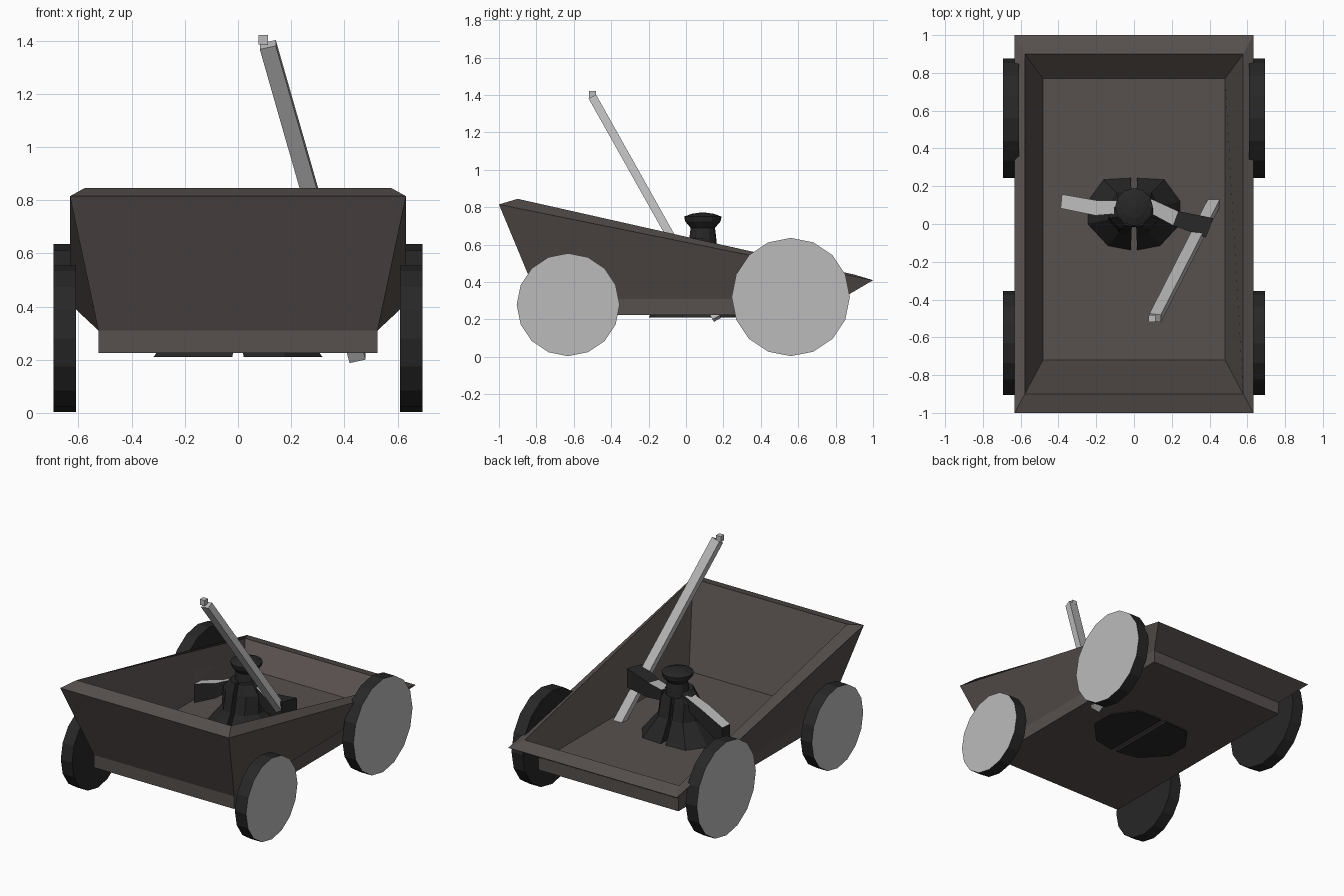
import bpy, math
from mathutils import Vector

if "Cube" in bpy.data.objects:
    bpy.data.objects.remove(bpy.data.objects["Cube"])


def material(name, r, g, b):
    m = bpy.data.materials.new(name)
    m.diffuse_color = (r, g, b, 1)
    m.use_nodes = True
    m.node_tree.nodes["Principled BSDF"].inputs["Base Color"].default_value = m.diffuse_color
    return m


WOOD = material("dark_wood", 0.095, 0.08, 0.075)
BLACK = material("black", 0.02, 0.02, 0.02)
GREY = material("light_grey", 0.5, 0.5, 0.5)


def make(name, verts, faces, mats):
    me = bpy.data.meshes.new(name)
    me.from_pydata([tuple(v) for v in verts], [], faces)
    me.validate()
    for m in mats:
        me.materials.append(m)
    ob = bpy.data.objects.new(name, me)
    bpy.context.collection.objects.link(ob)
    return ob


def loft(name, rings, mats):
    """Skin a list of closed rings and cap both ends."""
    n = len(rings[0])
    verts = [v for r in rings for v in r]
    faces = [(k * n + i, k * n + (i + 1) % n, (k + 1) * n + (i + 1) % n, (k + 1) * n + i)
             for k in range(len(rings) - 1) for i in range(n)]
    faces.append(tuple(reversed(range(n))))
    faces.append(tuple(range((len(rings) - 1) * n, len(rings) * n)))
    return make(name, verts, faces, mats)


def rect(x, y0, y1, z0, z1):
    return [(-x, y0, z0), (x, y0, z0), (x, y1, z1), (-x, y1, z1)]


def box_section(c, side, up, w, h):
    c, s, u = Vector(c), Vector(side).normalized(), Vector(up).normalized()
    return [c + s * a * w / 2 + u * b * h / 2 for a, b in ((-1, -1), (1, -1), (1, 1), (-1, 1))]


# Cart tub: base, outer flare, sloping rim, inner walls and floor
loft("cart_body", [
    rect(0.525, -0.79, 0.83, 0.225, 0.225),
    rect(0.525, -0.79, 0.83, 0.31, 0.31),
    rect(0.632, -1.0, 1.0, 0.815, 0.41),
    rect(0.578, -0.9, 0.9, 0.845, 0.44),
    rect(0.482, -0.72, 0.77, 0.312, 0.312),
], [WOOD])

# Wheels: dark tyre with grey outer disc
for label, y, r in (("front", -0.63, 0.275), ("rear", 0.56, 0.316)):
    for side, s in (("right", 1), ("left", -1)):
        rings = [[(s * x, y + r * math.cos(a), r + 0.004 + r * math.sin(a))
                  for a in [s * i * math.tau / 16 for i in range(16)]] for x in (0.61, 0.694)]
        wheel = loft(f"{label}_{side}_wheel", rings, [BLACK, GREY])
        wheel.data.polygons[-1].material_index = 1

# Long pole, leaning forward, with a small tip
top, bottom = Vector((0.112, -0.497, 1.385)), Vector((0.45, 0.165, 0.205))
axis = (top - bottom).normalized()
across = Vector((1, 0, 0)).cross(axis).normalized()
side = axis.cross(across)
loft("pole", [box_section(bottom, side, across, 0.062, 0.045),
              box_section(top, side, across, 0.062, 0.045)], [GREY])
loft("pole_tip", [box_section((0.095, -0.5, z), (1, 0, 0), (0, 1, 0), 0.036, 0.036)
                  for z in (1.385, 1.422)], [GREY])

# Robe: two flared halves with a slit between them
half = [(0.012, -0.26), (0.17, -0.23), (0.31, -0.08), (0.31, 0.08), (0.2, 0.23), (0.012, 0.24)]
for label, s in (("right", 1), ("left", -1)):
    rings = [[(s * (0.008 + x * kx), 0.06 + y * ky, z) for x, y in half[::s]]
             for z, kx, ky in ((0.21, 1, 1), (0.33, 0.72, 0.72), (0.45, 0.42, 0.46),
                               (0.57, 0.4, 0.36), (0.635, 0.24, 0.28))]
    loft(f"robe_{label}_half", rings, [BLACK])
loft("torso", [[(0.07 * k * math.cos(a), 0.07 + 0.055 * k * math.sin(a), z)
                for a in [i * math.tau / 8 for i in range(8)]]
               for z, k in ((0.35, 1.6), (0.55, 1.3), (0.64, 0.9))], [BLACK])

# Head with a broad cap
loft("head", [[(r * math.cos(a), 0.09 + r * math.sin(a), z)
               for a in [i * math.tau / 12 for i in range(12)]]
              for z, r in ((0.6, 0.075), (0.65, 0.07), (0.69, 0.065), (0.725, 0.095),
                           (0.75, 0.1), (0.765, 0.06), (0.772, 0.01))], [BLACK])

# Sleeves: widen toward the cuffs, with a pale strip along the top
arms = {
    "left_sleeve": [((-0.08, 0.09, 0.58), 0.07, 0.07), ((-0.2, 0.085, 0.51), 0.08, 0.1),
                    ((-0.385, 0.12, 0.43), 0.075, 0.13)],
    "right_sleeve": [((0.08, 0.1, 0.58), 0.07, 0.07), ((0.22, 0.03, 0.55), 0.08, 0.1),
                     ((0.4, -0.02, 0.57), 0.11, 0.13)],
}
for name, sections in arms.items():
    d = Vector(sections[-1][0]) - Vector(sections[0][0])
    sd = Vector((0, 0, 1)).cross(d)
    arm = loft(name, [box_section(c, sd, (0, 0, 1), w, h) for c, w, h in sections], [BLACK, GREY])
    for i in ((2, 6) if name == "left_sleeve" else (2,)):
        arm.data.polygons[i].material_index = 1

# Make all face normals point outward
import bmesh
for ob in bpy.context.collection.objects:
    bm = bmesh.new()
    bm.from_mesh(ob.data)
    bmesh.ops.recalc_face_normals(bm, faces=bm.faces[:])
    bm.to_mesh(ob.data)
    bm.free()
